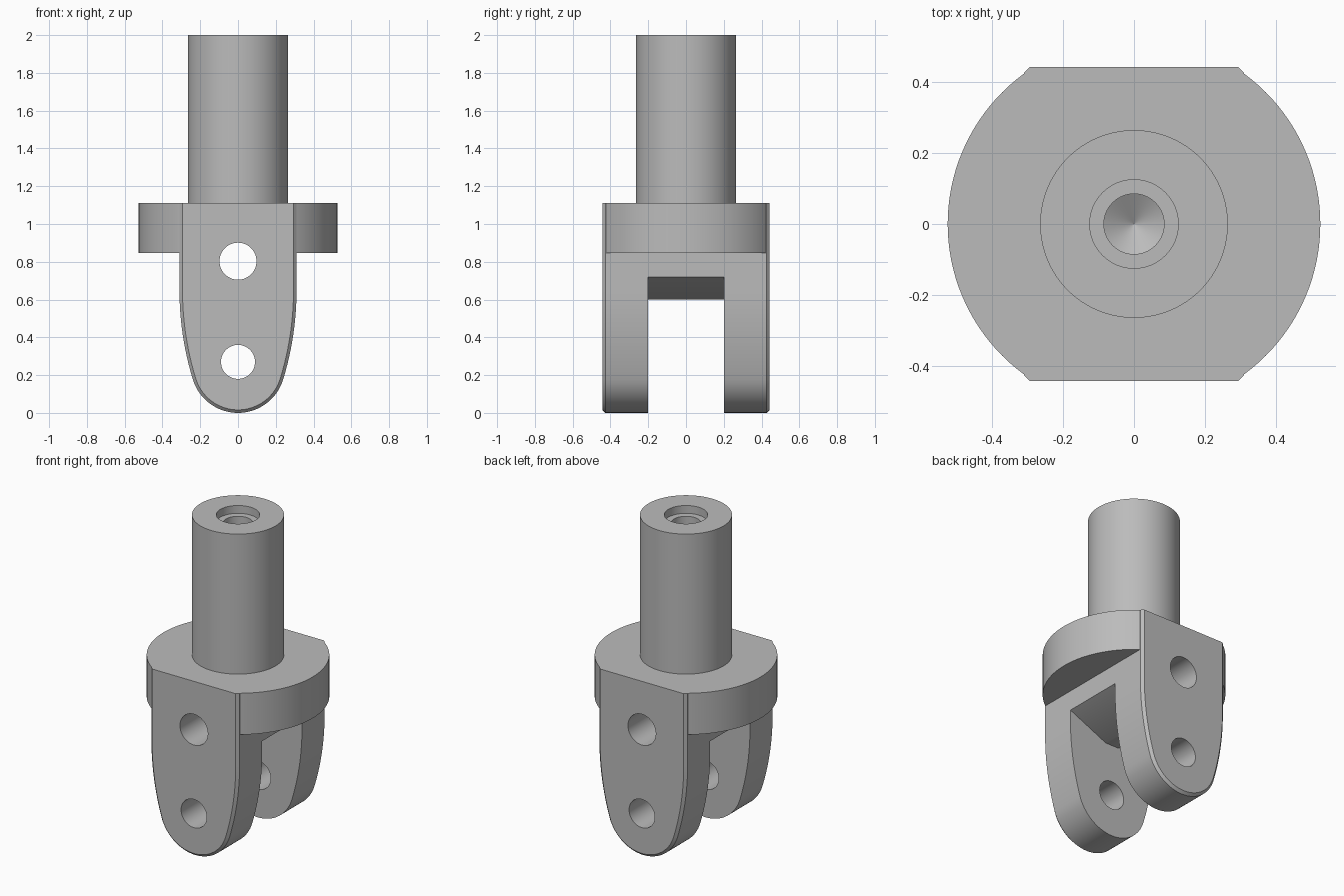
import bpy
import bmesh
from math import sin, cos, pi, radians, atan2, sqrt

old = bpy.data.objects.get("Cube")
if old:
    bpy.data.objects.remove(old, do_unlink=True)

steel = bpy.data.materials.new("grey_steel")
steel.use_nodes = True
GREY = (0.5, 0.5, 0.5, 1)
steel.diffuse_color = GREY
steel.node_tree.nodes["Principled BSDF"].inputs["Base Color"].default_value = GREY


def loft(name, rings):
    """Closed solid through rings of equal point count, capped at both ends."""
    bm = bmesh.new()
    loops = [[bm.verts.new(p) for p in ring] for ring in rings]
    n = len(loops[0])
    for a, b in zip(loops, loops[1:]):
        for i in range(n):
            j = (i + 1) % n
            bm.faces.new((a[i], a[j], b[j], b[i]))
    bm.faces.new(loops[0])
    bm.faces.new(loops[-1])
    bmesh.ops.recalc_face_normals(bm, faces=bm.faces)
    mesh = bpy.data.meshes.new(name)
    bm.to_mesh(mesh)
    bm.free()
    mesh.materials.append(steel)
    obj = bpy.data.objects.new(name, mesh)
    bpy.context.collection.objects.link(obj)
    return obj


def turned(name, profile, n=96):
    """Solid of revolution about z from (radius, height) pairs."""
    return loft(name, [[(r * cos(2 * pi * i / n), r * sin(2 * pi * i / n), z)
                        for i in range(n)] for r, z in profile])


def prism(name, outline, half):
    """Extrude an (x, z) outline from y = -half to y = half."""
    return loft(name, [[(x, y, z) for x, z in outline] for y in (-half, half)])


def combine(target, other, operation):
    mod = target.modifiers.new(operation.lower(), "BOOLEAN")
    mod.operation = operation
    mod.solver = "EXACT"
    mod.object = other
    bpy.context.view_layer.objects.active = target
    bpy.ops.object.modifier_apply(modifier=mod.name)
    bpy.data.objects.remove(other, do_unlink=True)


def circle(z, r, n=48):
    return [(r * cos(2 * pi * i / n), z + r * sin(2 * pi * i / n)) for i in range(n)]


FLAT = 0.443      # half depth across the flats
HALF = 0.31       # half width of the fork
TOP = 1.11        # top of the collar
TIP = 0.25        # radius of the fork tips
SHOULDER = 0.65   # height where the fork sides start to curve in
CHAMFER = 0.016


def fork_outline(inset):
    """Rounded tip blending through long arcs into straight sides."""
    rise, gap = SHOULDER - TIP, HALF - TIP
    big = (HALF ** 2 + rise ** 2 - TIP ** 2) / (2 * gap)
    meet = atan2(rise, big - HALF)
    side = [(HALF - inset, TOP)]
    for i in range(13):
        a = -meet * i / 12
        side.append((HALF - big + (big - inset) * cos(a), SHOULDER + (big - inset) * sin(a)))
    for i in range(1, 17):
        a = -meet - (pi / 2 - meet) * i / 16
        side.append(((TIP - inset) * cos(a), TIP + (TIP - inset) * sin(a)))
    side[-1] = (0, inset)
    return side + [(-x, z) for x, z in reversed(side[:-1])]


# Fork body with chamfered outer rims
fork = loft("fork_body", [[(x, y, z) for x, z in fork_outline(inset)]
                          for y, inset in ((-FLAT, CHAMFER), (-FLAT + CHAMFER, 0),
                                           (FLAT - CHAMFER, 0), (FLAT, CHAMFER))])

# Slot between the legs, with a ceiling that slopes down to the middle
slot = prism("slot_cutter", [(-0.4, -0.1), (0.4, -0.1), (0.4, 0.76), (0.31, 0.72), (0.045, 0.6),
                             (-0.045, 0.6), (-0.31, 0.72), (-0.4, 0.76)], 0.2)
combine(fork, slot, "DIFFERENCE")

# Round collar with two flats
collar = turned("collar", [(0.526, 0.847), (0.526, TOP)], 128)
flats = prism("flats_cutter", [(-1, 0), (1, 0), (1, 2), (-1, 2)], FLAT)
combine(collar, flats, "INTERSECT")
combine(fork, collar, "UNION")

# Shaft
shaft = turned("shaft", [(0.265, 1.0), (0.265, 2.0)])
combine(fork, shaft, "UNION")

# Cross holes
for height, radius in ((0.27, 0.09), (0.803, 0.098)):
    combine(fork, prism("pin_hole_cutter", circle(height, radius), 0.6), "DIFFERENCE")

# Counterbored blind hole with a conical bottom
bore = turned("bore_cutter", [(0.0005, 1.4), (0.085, 1.45), (0.085, 1.95),
                              (0.125, 1.95), (0.125, 2.1)], 64)
combine(fork, bore, "DIFFERENCE")

fork.name = "fork_end_with_shaft"
bpy.ops.object.select_all(action="DESELECT")
fork.select_set(True)
bpy.context.view_layer.objects.active = fork
bpy.ops.object.shade_smooth_by_angle(angle=radians(25))
